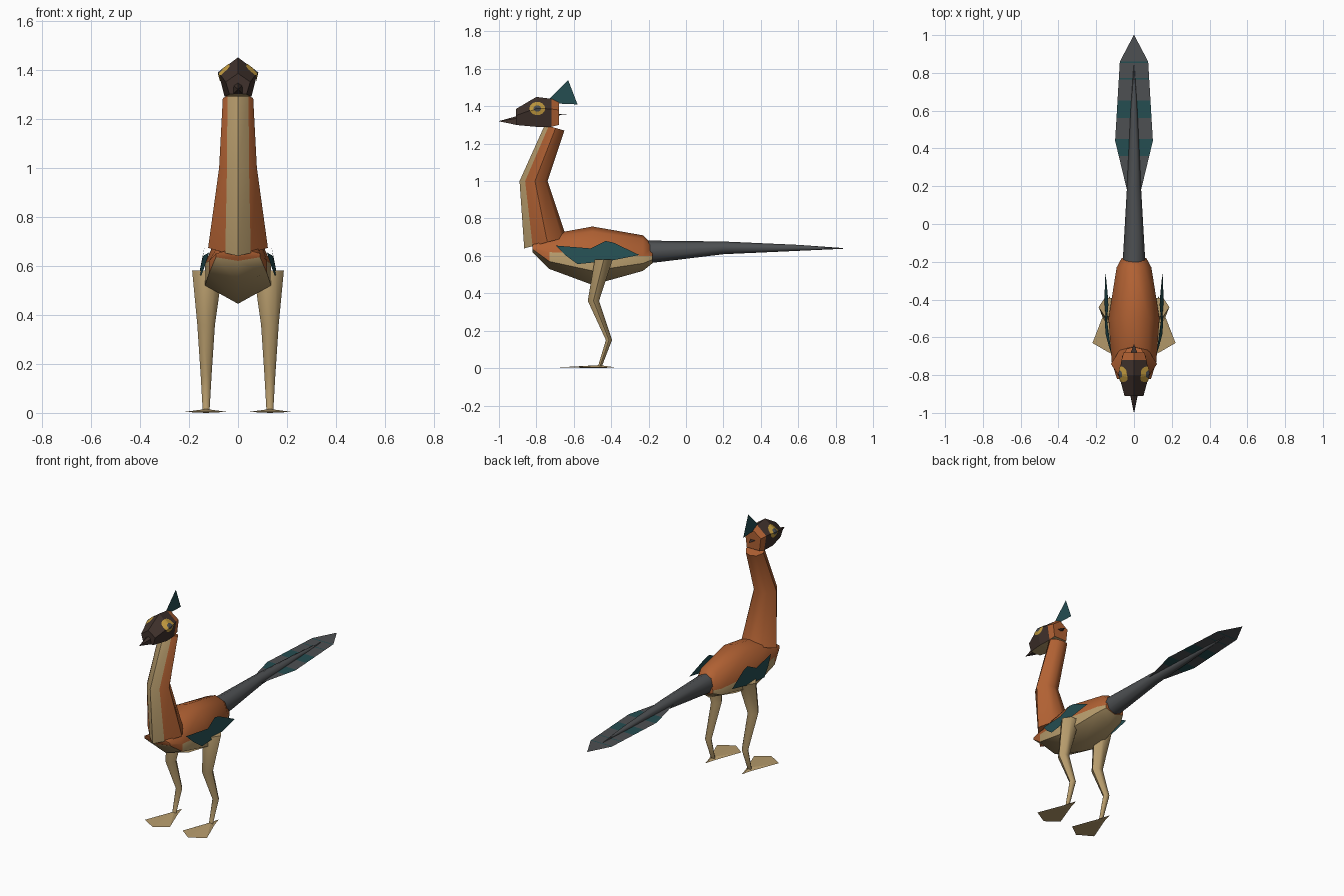
import bpy, bmesh, math
from mathutils import Vector
from mathutils.bvhtree import BVHTree

if "Cube" in bpy.data.objects:
    bpy.data.objects.remove(bpy.data.objects["Cube"])


def material(name, rgb):
    m = bpy.data.materials.new(name)
    m.diffuse_color = (*rgb, 1)
    m.use_nodes = True
    m.node_tree.nodes["Principled BSDF"].inputs["Base Color"].default_value = m.diffuse_color
    return m


ORANGE = material("rust orange", (0.44, 0.12, 0.033))
TAN = material("sandy tan", (0.47, 0.33, 0.15))
BROWN = material("dark brown", (0.05, 0.031, 0.025))
TEAL = material("deep teal", (0.018, 0.075, 0.083))
GREY = material("slate grey", (0.075, 0.08, 0.085))
YELLOW = material("eye yellow", (0.55, 0.33, 0.05))


def build(name, verts, faces, mats, rule=None, smooth=None, fix=True):
    """Mesh from points; rule(face centre, normal) picks the material slot."""
    bm = bmesh.new()
    vs = [bm.verts.new(v) for v in verts]
    for f in faces:
        bm.faces.new([vs[i] for i in f])
    if fix:
        bmesh.ops.recalc_face_normals(bm, faces=bm.faces)
    bm.normal_update()
    for f in bm.faces:
        f.material_index = rule(f.calc_center_median(), f.normal) if rule else 0
    me = bpy.data.meshes.new(name)
    bm.to_mesh(me)
    bm.free()
    ob = bpy.data.objects.new(name, me)
    bpy.context.collection.objects.link(ob)
    for m in mats:
        me.materials.append(m)
    if smooth:
        bpy.ops.object.select_all(action='DESELECT')
        ob.select_set(True)
        bpy.context.view_layer.objects.active = ob
        bpy.ops.object.shade_smooth_by_angle(angle=math.radians(smooth))
    return ob


def loft(name, rings, mats, rule=None, smooth=None):
    n = len(rings[0])
    faces = [tuple(range(n)), tuple(range((len(rings) - 1) * n, len(rings) * n))]
    for r in range(len(rings) - 1):
        for i in range(n):
            j = (i + 1) % n
            faces.append((r * n + i, r * n + j, (r + 1) * n + j, (r + 1) * n + i))
    return build(name, [p for r in rings for p in r], faces, mats, rule, smooth)


def mirrored(half):
    """Close a half section across x = 0."""
    return half + [(-x, y, z) for x, y, z in reversed(half) if x > 0]


def ellipse(c, rx, ry, rz, n):
    out = []
    for i in range(n):
        a = 2 * math.pi * i / n
        out.append((c[0] + rx * math.cos(a), c[1] + ry * math.sin(a), c[2] + rz * math.sin(a)))
    return out


# Body: tan belly below the flank line, orange back above it
body = []
for y, w, zb, zl, zm, zs, zt in [(-0.82, 0.09, 0.62, 0.635, 0.65, 0.66, 0.67),
                                 (-0.73, 0.118, 0.53, 0.57, 0.62, 0.70, 0.715),
                                 (-0.50, 0.135, 0.445, 0.52, 0.61, 0.73, 0.757),
                                 (-0.23, 0.092, 0.52, 0.56, 0.60, 0.69, 0.71),
                                 (-0.18, 0.065, 0.56, 0.58, 0.60, 0.65, 0.66)]:
    body.append(mirrored([(0, y, zb), (w, y, zl), (w, y, zm), (0.6 * w, y, zs), (0, y, zt)]))
loft("body", body, [ORANGE, TAN],
     lambda c, n: 1 if c.z < 0.612 and abs(n.y) < 0.95 else 0, 50)

# Neck: tilted sections with a tan strip down the throat
neck = []
for fy, fz, by, bz, w, s in [(-0.865, 0.64, -0.64, 0.70, 0.122, 0.052),
                             (-0.89, 1.0, -0.74, 1.0, 0.077, 0.045),
                             (-0.755, 1.30, -0.65, 1.27, 0.062, 0.043)]:
    half = [(x, fy + (by - fy) * t, fz + (bz - fz) * t)
            for x, t in [(0, 0), (s, 0.2), (w, 0.55), (0.6 * w, 0.9), (0, 1)]]
    neck.append(mirrored(half))
loft("neck", neck, [ORANGE, TAN],
     lambda c, n: 1 if abs(c.x) < 0.03 and n.y < -0.3 else 0, 50)

# Head: five-sided, tan chin, orange nape band
head = []
for y, a, zb, w, zm, zt in [(-0.91, 0.035, 1.30, 0.05, 1.35, 1.385),
                            (-0.80, 0.055, 1.29, 0.08, 1.39, 1.45),
                            (-0.72, 0.05, 1.29, 0.066, 1.385, 1.44),
                            (-0.68, 0.045, 1.30, 0.055, 1.38, 1.42)]:
    head.append(mirrored([(0, y, zb), (a, y, zb), (w, y, zm), (0, y, zt)]))


def head_rule(c, n):
    if n.z < -0.8:
        return 2
    return 1 if c.y > -0.72 else 0


head_ob = loft("head", head, [BROWN, ORANGE, TAN], head_rule)

# Beak
loft("beak", [[(x * s, y, 1.32 + z * s) for x, z in
               [(-0.02, -0.02), (0.02, -0.02), (0.018, 0.015), (0, 0.027), (-0.018, 0.015)]]
              for y, s in [(-0.905, 1), (-1.0, 0.03)]], [BROWN])

# Crest feather and small nape spike
build("crest", [(0, -0.75, 1.42), (0, -0.63, 1.54), (0, -0.58, 1.41), (0, -0.70, 1.415)],
      [(0, 1, 2, 3)], [TEAL])
build("nape_spike", [(-0.025, -0.70, 1.36), (0.025, -0.70, 1.36), (0, -0.635, 1.355),
                     (0, -0.70, 1.35)], [(0, 1, 2), (1, 3, 2), (3, 0, 2)], [BROWN])

# Eyes: discs wrapped onto the sides of the head
tree = BVHTree.FromPolygons([v.co for v in head_ob.data.vertices],
                            [p.vertices[:] for p in head_ob.data.polygons])
N = 16
for side, label in ((1, "right"), (-1, "left")):
    pts = []
    for r in (0, 0.02, 0.03, 0.042):
        for i in range(N if r else 1):
            a = 2 * math.pi * i / N
            y, z = -0.795 + r * math.cos(a), 1.388 + 0.85 * r * math.sin(a)
            hit = tree.ray_cast(Vector((side, y, z)), Vector((-side, 0, 0)))[0]
            pts.append((hit.x + side * 0.004, y, z))
    faces = []
    for i in range(N):
        j = (i + 1) % N
        faces.append((0, 1 + i, 1 + j))
        for k in (1, 1 + N):
            faces.append((k + i, k + N + i, k + N + j, k + j))
    if side < 0:
        faces = [f[::-1] for f in faces]
    build("eye_" + label, pts, faces, [YELLOW, GREY],
          lambda c, n: 1 if math.hypot(c.y + 0.795, (c.z - 1.388) / 0.85) < 0.02 else 0, fix=False)

# Tail: tapering tube
loft("tail", [ellipse((0, y, zc), w, 0, h, 8) for y, w, zc, h in
              [(-0.22, 0.061, 0.62, 0.062), (0.2, 0.037, 0.643, 0.034),
               (0.6, 0.018, 0.643, 0.016), (0.84, 0.002, 0.64, 0.002)]], [GREY], smooth=60)

# Tail fan: flat feather with teal bands
outline = [(0.15, 0.03), (0.44, 0.10), (0.86, 0.075), (1.0, 0.001)]
bands = [(0.36, 0.45), (0.56, 0.655), (0.765, 0.773), (0.852, 0.86)]


def fan_width(y):
    for (y0, w0), (y1, w1) in zip(outline, outline[1:]):
        if y <= y1:
            return w0 + (w1 - w0) * (y - y0) / (y1 - y0)


stops = sorted({y for y, _ in outline} | {y for b in bands for y in b})
fan = [(s * fan_width(y), y, 0.64) for y in stops for s in (-1, 1)]
build("tail_fan", fan, [(2 * i, 2 * i + 1, 2 * i + 3, 2 * i + 2) for i in range(len(stops) - 1)],
      [GREY, TEAL], lambda c, n: int(any(a < c.y < b for a, b in bands)), fix=False)

for side, label in ((1, "right"), (-1, "left")):
    # Wing: flat folded plate leaning against the flank
    wing = [(-0.695, 0.655), (-0.64, 0.60), (-0.58, 0.556), (-0.41, 0.573),
            (-0.25, 0.605), (-0.39, 0.672), (-0.43, 0.68), (-0.51, 0.64)]
    pts = [(side * (0.148 + 0.12 * min(0, y + 0.5) - 0.2 * (z - 0.62)), y, z) for y, z in wing]
    order = tuple(range(len(wing)))
    build("wing_" + label, pts, [order if side > 0 else order[::-1]], [TEAL], fix=False)

    # Leg: thigh, knee, backward ankle, foot joint
    loft("leg_" + label,
         [ellipse((side * x, y, z), rx, ry, 0, 6) for x, y, z, rx, ry in
          [(0.125, -0.44, 0.58, 0.062, 0.055), (0.13, -0.495, 0.36, 0.036, 0.035),
           (0.13, -0.412, 0.15, 0.022, 0.019), (0.13, -0.46, 0.01, 0.014, 0.012)]],
         [TAN], smooth=60)

    # Foot: thin webbed plate with a heel point, raised at the joint
    edge = [(0.13, -0.38), (0.15, -0.45), (0.22, -0.63), (0.125, -0.685), (0.045, -0.625), (0.11, -0.45)]
    pts = [(side * x, y, 0.004) for x, y in edge]
    pts += [(side * 0.13, -0.46, 0.016), (side * 0.13, -0.46, 0.0)]
    faces = []
    for i in range(6):
        j = (i + 1) % 6
        faces += [(i, j, 6), (j, i, 7)]
    build("foot_" + label, pts, faces, [TAN])
